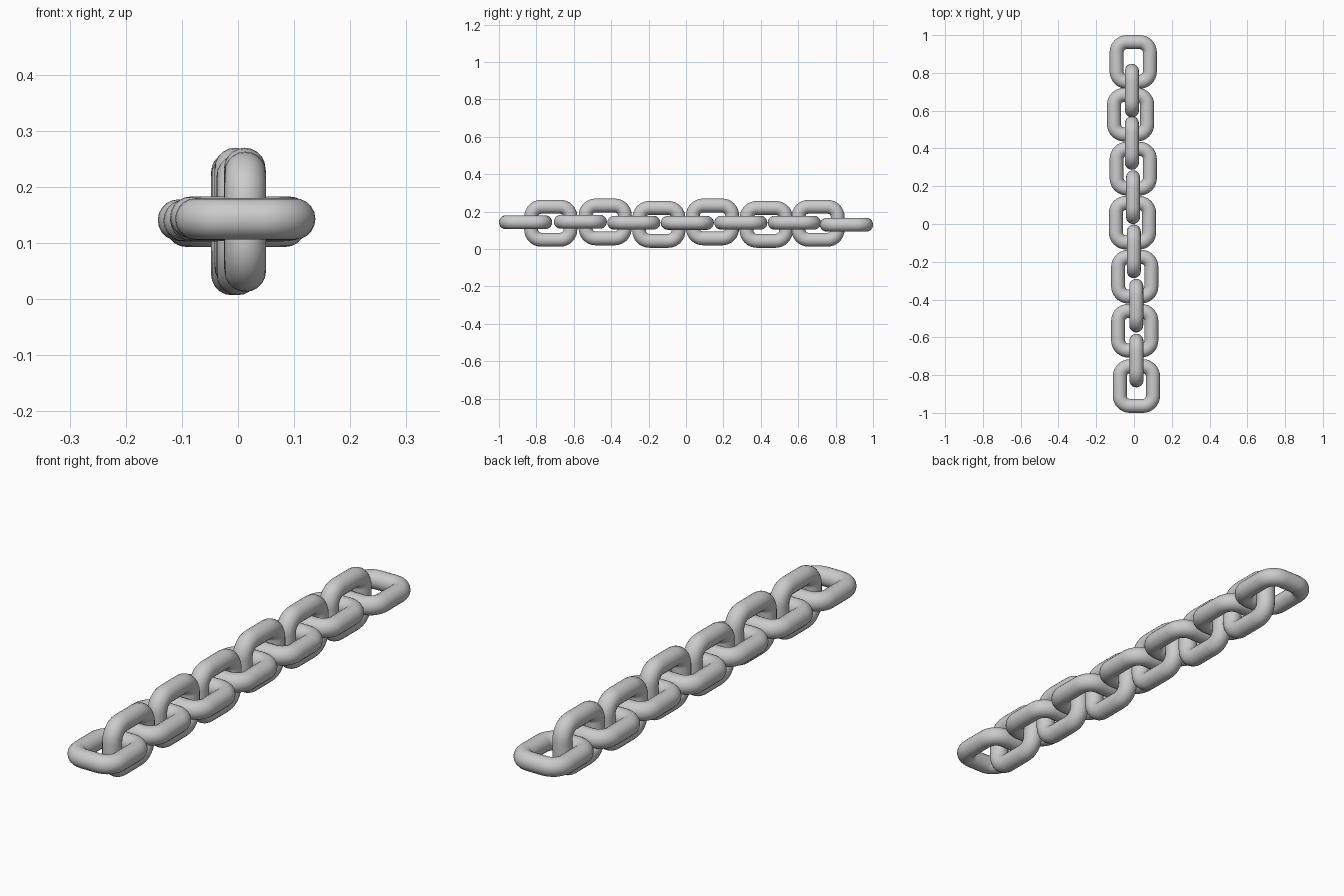
import bpy, bmesh
from math import sin, cos, pi
from mathutils import Vector

if "Cube" in bpy.data.objects:
    bpy.data.objects.remove(bpy.data.objects["Cube"])

TUBE = 0.037          # wire radius
HALF_W, HALF_L = 0.088, 0.105   # centreline half sizes
CORNER = 0.054        # centreline corner radius
SIDES, STEPS = 20, 8


def link_mesh():
    # round wire swept along a closed rounded rectangle in the XY plane
    bm = bmesh.new()
    rings = []
    for k, (sx, sy) in enumerate([(1, 1), (-1, 1), (-1, -1), (1, -1)]):
        centre = Vector((sx * (HALF_W - CORNER), sy * (HALF_L - CORNER), 0))
        for i in range(STEPS + 1):
            a = (k + i / STEPS) * pi / 2
            out = Vector((cos(a), sin(a), 0))
            p = centre + out * CORNER
            rings.append([bm.verts.new(p + out * TUBE * cos(t) + Vector((0, 0, TUBE * sin(t))))
                          for t in (2 * pi * j / SIDES for j in range(SIDES))])
    for a, b in zip(rings, rings[1:] + rings[:1]):
        for j in range(SIDES):
            n = (j + 1) % SIDES
            bm.faces.new((a[j], b[j], b[n], a[n])).smooth = True
    bmesh.ops.recalc_face_normals(bm, faces=bm.faces)
    me = bpy.data.meshes.new("chain_link")
    bm.to_mesh(me)
    bm.free()
    return me


mesh = link_mesh()


def add_link(name, loc, roll):
    ob = bpy.data.objects.new(name, mesh)
    ob.location = loc
    ob.rotation_euler = (0, roll, 0)
    bpy.context.collection.objects.link(ob)


# flat links, slightly irregular as in a laid-out chain
flat = [(0.013, -0.858, 0.143), (0.004, -0.565, 0.146), (0.004, -0.279, 0.141),
        (-0.008, 0.007, 0.140), (-0.004, 0.293, 0.141), (-0.018, 0.579, 0.141),
        (-0.004, 0.858, 0.130)]
# upright links
upright = [(0.013, -0.723, 0.138), (0.012, -0.432, 0.145), (-0.001, -0.145, 0.132),
           (-0.005, 0.142, 0.145), (-0.011, 0.429, 0.132), (-0.011, 0.706, 0.138)]

for i, loc in enumerate(flat):
    add_link(f"flat_link_{i + 1}", loc, 0)
for i, loc in enumerate(upright):
    add_link(f"upright_link_{i + 1}", loc, pi / 2)
